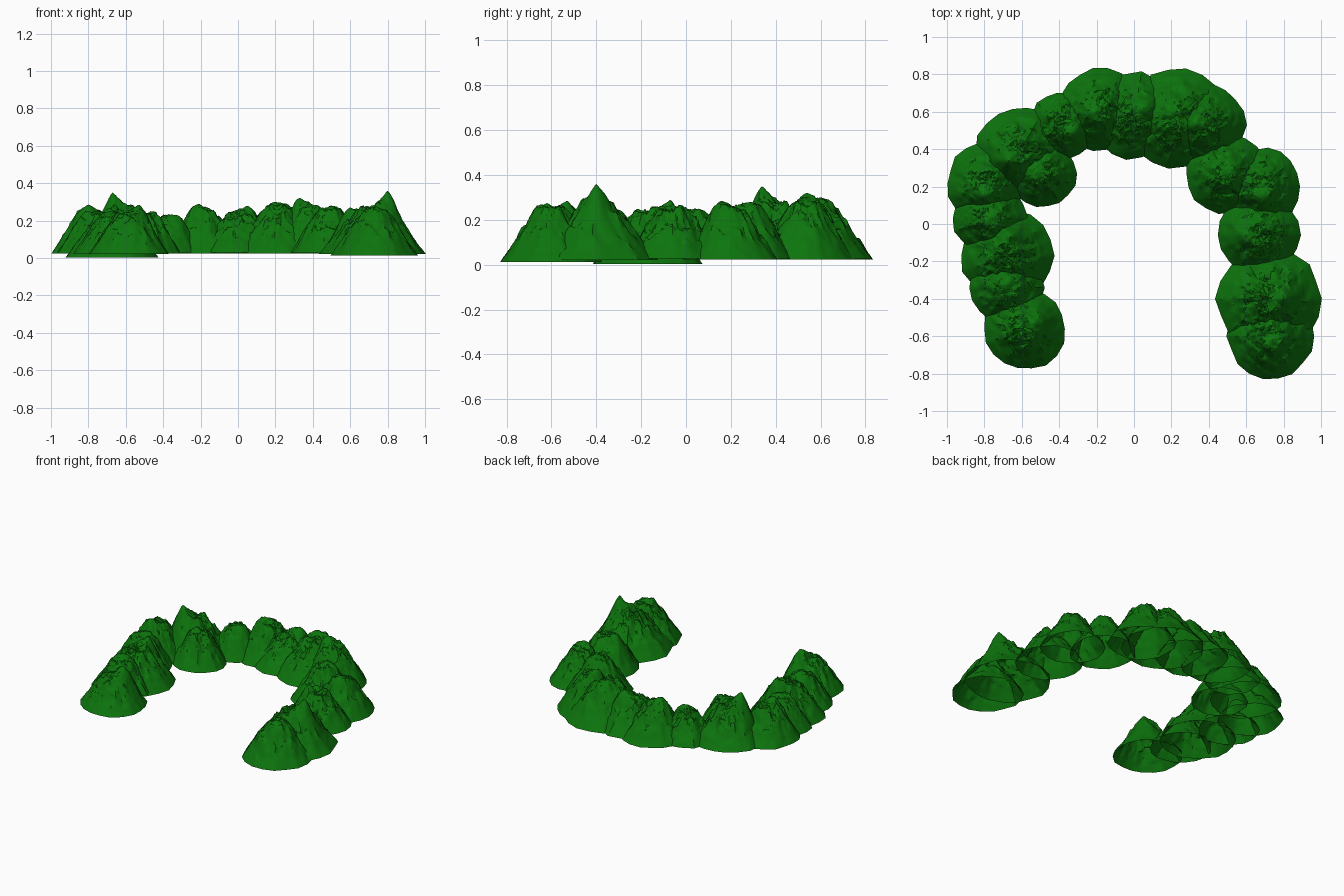
import bpy, bmesh, math, random
from mathutils import Vector, noise

random.seed(4)
green = bpy.data.materials.new("forest_green")
green.diffuse_color = (0.004, 0.175, 0.004, 1)

# centre x, y, radius, base z, plateau z, peak x, y, z
hills = [
    (-0.585, -0.56, 0.222, 0.020, 0.22, -0.53, -0.53, 0.285),
    (-0.68, -0.34, 0.20, 0.022, 0.21, -0.68, -0.32, 0.25),
    (-0.68, -0.17, 0.25, 0.003, 0.22, -0.66, -0.07, 0.29),
    (-0.77, 0.03, 0.20, 0.024, 0.22, -0.76, 0.04, 0.25),
    (-0.79, 0.22, 0.212, 0.025, 0.23, -0.80, 0.16, 0.285),
    (-0.61, 0.39, 0.24, 0.027, 0.25, -0.67, 0.34, 0.35),
    (-0.49, 0.27, 0.185, 0.023, 0.22, -0.52, 0.28, 0.25),
    (-0.38, 0.53, 0.18, 0.026, 0.21, -0.33, 0.50, 0.23),
    (-0.18, 0.61, 0.222, 0.024, 0.23, -0.21, 0.60, 0.29),
    (0.00, 0.58, 0.235, 0.028, 0.22, 0.05, 0.62, 0.28),
    (0.23, 0.56, 0.27, 0.025, 0.26, 0.20, 0.60, 0.30),
    (0.38, 0.53, 0.22, 0.023, 0.26, 0.33, 0.54, 0.32),
    (0.49, 0.27, 0.217, 0.026, 0.24, 0.50, 0.29, 0.28),
    (0.68, 0.20, 0.21, 0.024, 0.23, 0.69, 0.16, 0.28),
    (0.67, -0.06, 0.222, 0.027, 0.23, 0.60, -0.06, 0.27),
    (0.72, -0.40, 0.28, 0.022, 0.25, 0.80, -0.40, 0.36),
    (0.73, -0.60, 0.23, 0.012, 0.23, 0.74, -0.62, 0.275),
]
SEG, RINGS = 72, 32


def make_hill(i, cx, cy, r, base, top, px, py, pz):
    bm = bmesh.new()
    off = Vector((i * 3.7, i * 1.9, 0))
    # irregular polygon as foot outline, straight between corners
    n = 18
    rim = [r * random.uniform(0.95, 1.03) for _ in range(n)]

    def foot(s):
        t = s / SEG * n
        k = int(t)
        corner = [Vector((math.cos(math.tau * c / n), math.sin(math.tau * c / n)))
                  * rim[c % n] for c in (k, k + 1)]
        return corner[0].lerp(corner[1], t - k)

    def height(x, y, t):
        p = Vector((x, y, 0)) + off
        # nearly straight slope up to a rough plateau
        u = 1 - t
        h = min(1, u / 0.72)
        z = base + (top - base) * h
        fade = min(1, u * 2.2)
        ridge = 1 - 2 * abs(noise.noise(p * 12))
        z += fade * (0.020 * ridge + 0.022 * noise.fractal(p * 22, 0.6, 2.0, 4) - 0.004)
        # pointed summit blended into the plateau
        d = math.hypot(x - px, y - py)
        w = math.exp(-(d / 0.055) ** 1.4)
        return z + (pz - z) * w * min(1, u * 4)

    tip = bm.verts.new((cx, cy, height(cx, cy, 0)))
    feet = [foot(s) for s in range(SEG)]
    prev = None
    for j in range(1, RINGS + 1):
        t = j / RINGS
        ring = []
        for f in feet:
            x, y = cx + f.x * t, cy + f.y * t
            ring.append(bm.verts.new((x, y, height(x, y, t))))
        for s in range(SEG):
            u = (s + 1) % SEG
            if prev:
                bm.faces.new((prev[s], ring[s], ring[u], prev[u]))
            else:
                bm.faces.new((tip, ring[s], ring[u]))
        prev = ring
    me = bpy.data.meshes.new(f"hill_{i + 1}")
    bm.to_mesh(me)
    bm.free()
    me.materials.append(green)
    ob = bpy.data.objects.new(f"hill_{i + 1}", me)
    bpy.context.collection.objects.link(ob)
    return ob


# horseshoe range of overlapping open-bottomed hills
objs = [make_hill(i, *h) for i, h in enumerate(hills)]
for ob in objs:
    ob.select_set(True)
bpy.context.view_layer.objects.active = objs[0]
bpy.ops.object.shade_smooth_by_angle(angle=math.radians(30))
